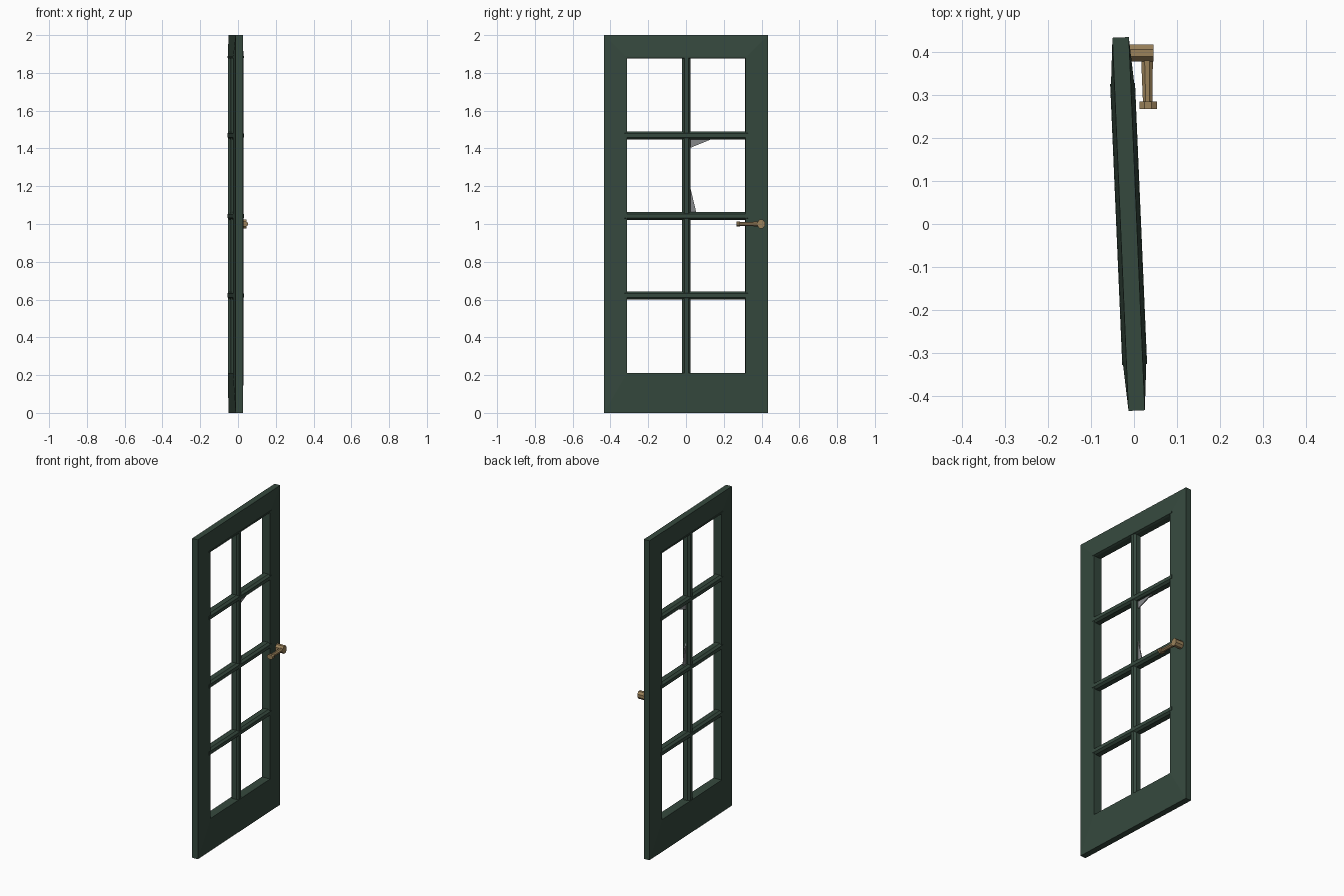
import bpy, bmesh, math
from mathutils import Matrix, Vector

if "Cube" in bpy.data.objects:
    bpy.data.objects.remove(bpy.data.objects["Cube"])

def material(name, rgb):
    m = bpy.data.materials.new(name)
    m.diffuse_color = (*rgb, 1)
    m.use_nodes = True
    m.node_tree.nodes["Principled BSDF"].inputs["Base Color"].default_value = m.diffuse_color
    return m

GREEN = material("dark green paint", (0.036, 0.066, 0.048))
BRASS = material("aged brass", (0.33, 0.225, 0.105))
GLASS = material("grey glass", (0.24, 0.25, 0.26))

# The door leans slightly: turned a little about the vertical axis
LEAN = Matrix.Translation((-0.0125, 0, 0)) @ Matrix.Rotation(math.atan(0.043), 4, 'Z')

def finish(name, bm, mat, matrix=LEAN):
    bmesh.ops.recalc_face_normals(bm, faces=bm.faces)
    me = bpy.data.meshes.new(name)
    bm.to_mesh(me)
    bm.free()
    me.materials.append(mat)
    ob = bpy.data.objects.new(name, me)
    ob.matrix_world = matrix
    bpy.context.collection.objects.link(ob)
    return ob

def loft(name, rings, mat, matrix=LEAN):
    """Skin matching rings of points and cap both ends."""
    bm = bmesh.new()
    vs = [[bm.verts.new(p) for p in r] for r in rings]
    n = len(vs[0])
    for a, b in zip(vs, vs[1:]):
        for i in range(n):
            j = (i + 1) % n
            bm.faces.new((a[i], a[j], b[j], b[i]))
    bm.faces.new(vs[0])
    bm.faces.new(vs[-1])
    return finish(name, bm, mat, matrix)

# Frame: thin at the outer edge, thicker around the opening
def frame_loop(x, y, z0, z1):
    return [Vector(p) for p in ((x, -y, z0), (x, y, z0), (x, y, z1), (x, -y, z1))]

bm = bmesh.new()
loops = [frame_loop(-0.019, 0.435, 0, 2), frame_loop(0.019, 0.435, 0, 2),
         frame_loop(0.028, 0.314, 0.21, 1.88), frame_loop(-0.028, 0.314, 0.21, 1.88)]
vs = [[bm.verts.new(p) for p in l] for l in loops]
for k in range(4):
    a, b = vs[k], vs[(k + 1) % 4]
    for i in range(4):
        j = (i + 1) % 4
        bm.faces.new((a[i], a[j], b[j], b[i]))
finish("door_frame", bm, GREEN)

# Glazing bars: hexagonal-ish section with a narrow flat nose on each side
def section(depth, half):
    return [(depth, -half * .5), (depth, half * .5), (depth * .55, half),
            (-depth * .55, half), (-depth, half * .5), (-depth, -half * .5),
            (-depth * .55, -half), (depth * .55, -half)]

for i, (z, half) in enumerate([(0.622, .021), (1.042, .021), (1.469, .021), (1.884, .009)]):
    loft(f"horizontal_bar_{i + 1}",
         [[(x, y, z + w) for x, w in section(0.029, half)] for y in (-0.328, 0.328)], GREEN)
loft("vertical_bar", [[(x, 0.001 + w, z) for x, w in section(0.026, 0.022)]
                      for z in (0.2, 1.885)], GREEN)

# Broken glass left in one pane
for i, pts in enumerate([[(0.015, 1.40), (0.15, 1.455), (0.015, 1.455)],
                         [(0.015, 1.05), (0.057, 1.05), (0.015, 1.225)]]):
    loft(f"glass_shard_{i + 1}", [[(x, y, z) for y, z in pts] for x in (-0.003, 0.003)], GLASS)

# Lever handle on the +x side
I = Matrix.Identity(4)

def octagon(rx, rz):
    return [(rx * math.cos(math.radians(22.5 + 45 * k)) / 0.924,
             rz * math.sin(math.radians(22.5 + 45 * k)) / 0.924) for k in range(8)]

loft("handle_spindle", [[(x, 0.398 + a, 1.0 + b) for a, b in octagon(0.02, 0.023)]
                        for x in (-0.025, 0.045)], BRASS, I)
loft("handle_lever", [[(x + a, y, 1.0 + b) for a, b in octagon(rx, rz)]
                      for x, y, rx, rz in ((0.030, 0.40, 0.014, 0.013),
                                           (0.032, 0.28, 0.011, 0.010))], BRASS, I)
loft("handle_tip", [[(0.033 + a, y, 1.0 + b) for a, b in octagon(0.02, 0.014)]
                    for y in (0.285, 0.268)], BRASS, I)
